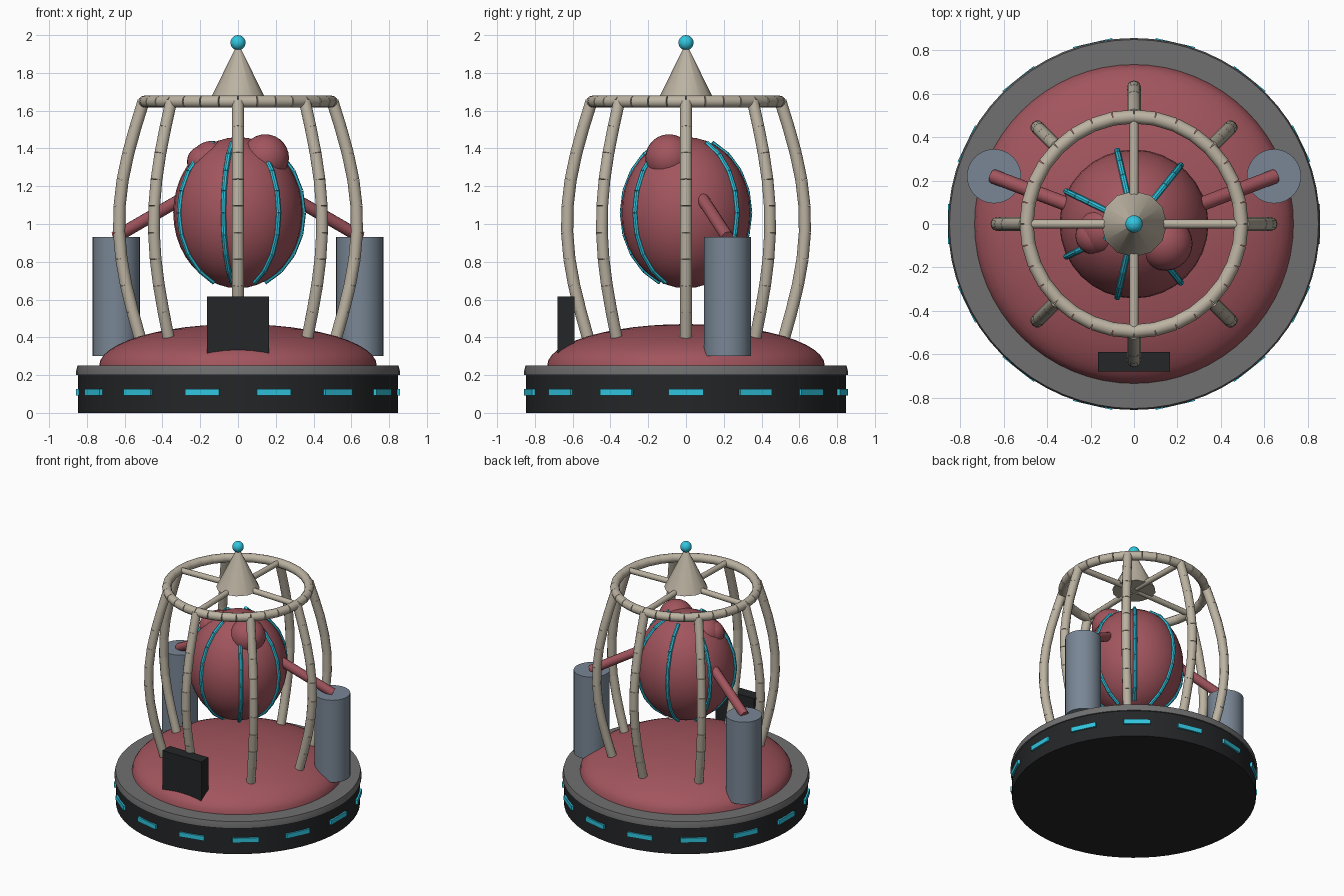
import bpy, bmesh
from math import sin, cos, pi, radians, tau
from mathutils import Vector, Matrix

if "Cube" in bpy.data.objects:
    bpy.data.objects.remove(bpy.data.objects["Cube"])


def material(name, rgb):
    m = bpy.data.materials.new(name)
    m.diffuse_color = (*rgb, 1)
    m.use_nodes = True
    m.node_tree.nodes["Principled BSDF"].inputs["Base Color"].default_value = m.diffuse_color
    return m


FLESH = material("flesh_red", (0.36, 0.09, 0.11))
BONE = material("bone", (0.50, 0.45, 0.36))
GLOW = material("cyan_glow", (0.03, 0.56, 0.74))
STEEL = material("blue_steel", (0.19, 0.24, 0.30))
DARK = material("dark_metal", (0.018, 0.019, 0.021))
RIM = material("rim_grey", (0.16, 0.16, 0.16))


def finish(name, bm, mat, angle=35):
    bmesh.ops.recalc_face_normals(bm, faces=bm.faces[:])
    me = bpy.data.meshes.new(name)
    bm.to_mesh(me)
    bm.free()
    me.materials.append(mat)
    ob = bpy.data.objects.new(name, me)
    bpy.context.collection.objects.link(ob)
    bpy.ops.object.select_all(action='DESELECT')
    ob.select_set(True)
    bpy.context.view_layer.objects.active = ob
    bpy.ops.object.shade_smooth_by_angle(angle=radians(angle))
    return ob


def add_rod(bm, p, q, r, sides=12, r2=None):
    p, q = Vector(p), Vector(q)
    d = q - p
    m = Matrix.Translation((p + q) / 2) @ d.to_track_quat('Z', 'Y').to_matrix().to_4x4()
    bmesh.ops.create_cone(bm, cap_ends=True, segments=sides, radius1=r,
                          radius2=r if r2 is None else r2, depth=d.length, matrix=m)


def rods(name, paths, r, mat, sides=12):
    """Straight rod segments chained along each path."""
    bm = bmesh.new()
    for path in paths:
        for p, q in zip(path, path[1:]):
            add_rod(bm, p, q, r, sides)
    return finish(name, bm, mat)


def ball(name, loc, size, mat, u=32, v=20):
    bm = bmesh.new()
    m = Matrix.Translation(loc) @ Matrix.Diagonal((*size, 1))
    bmesh.ops.create_uvsphere(bm, u_segments=u, v_segments=v, radius=1, matrix=m)
    return finish(name, bm, mat, 60)


def lathe(name, profile, mat, steps=64):
    bm = bmesh.new()
    vs = [bm.verts.new((r, 0, z)) for r, z in profile]
    es = [bm.edges.new(e) for e in zip(vs, vs[1:])]
    bmesh.ops.spin(bm, geom=vs + es, axis=(0, 0, 1), cent=(0, 0, 0),
                   angle=tau, steps=steps)
    bmesh.ops.remove_doubles(bm, verts=bm.verts[:], dist=1e-5)
    return finish(name, bm, mat)


def polar(r, a, z):
    return (r * cos(a), r * sin(a), z)


# Base drum, rim and fleshy dome
lathe("base_drum", [(0, 0), (0.847, 0), (0.847, 0.21), (0, 0.21)], DARK)
lathe("base_rim", [(0, 0.2), (0.857, 0.2), (0.857, 0.222), (0.85, 0.25), (0, 0.25)], RIM)
lathe("dome", [(0.735 * cos(i * pi / 24), 0.25 + 0.22 * sin(i * pi / 24))
               for i in range(12)] + [(0, 0.47)], FLESH)

# Ring of lights round the drum
bm = bmesh.new()
for i in range(14):
    m = (Matrix.Rotation(i * tau / 14, 4, 'Z') @ Matrix.Translation((0.845, 0, 0.11))
         @ Matrix.Diagonal((0.025, 0.185, 0.035, 1)))
    bmesh.ops.create_cube(bm, size=1, matrix=m)
finish("base_lights", bm, GLOW)

# Front control panel
bm = bmesh.new()
bmesh.ops.create_cube(bm, size=1, matrix=Matrix.Translation((0, -0.635, 0.4575))
                      @ Matrix.Diagonal((0.33, 0.09, 0.315, 1)))
finish("front_panel", bm, DARK)

# Side canisters and the arms joining them to the core
for side, s in (("left", -1), ("right", 1)):
    rods(side + "_canister", [[(s * 0.645, 0.22, 0.30), (s * 0.645, 0.22, 0.93)]],
         0.125, STEEL, 32)
    rods(side + "_arm", [[(s * 0.65, 0.22, 0.93), (s * 0.2, 0.05, 1.19)]], 0.033, FLESH)

# Core with lobes and glowing veins
ball("core", (0, 0, 1.06), (0.343, 0.343, 0.40), FLESH)
for name, loc, r in (("right_lobe", (0.145, -0.09, 1.35), 0.125),
                     ("left_lobe", (-0.14, -0.03, 1.325), 0.115),
                     ("left_outer_lobe", (-0.185, -0.055, 1.33), 0.085)):
    ball(name, loc, (r, r, r), FLESH, 24, 14)

veins = []
for i in range(7):
    path = []
    for j in range(9):
        t = radians(24 + 132 * j / 8)
        path.append(polar(0.346 * sin(t), i * tau / 7, 1.06 + 0.403 * cos(t)))
    veins.append(path)
rods("core_veins", veins, 0.014, GLOW, 8)

# Cage of bowed ribs, top ring and spokes
ribs = [[polar(0.52 - 0.02 * j / 9 + 0.12 * sin(pi * j / 9), i * tau / 8, 0.40 + 1.25 * j / 9)
         for j in range(10)] for i in range(8)]
rods("cage_ribs", ribs, 0.032, BONE)
rods("cage_ring", [[polar(0.495, i * tau / 32, 1.648) for i in range(33)]], 0.032, BONE)
rods("cage_spokes", [[polar(0.495, i * pi / 2, 1.65), polar(0.03, i * pi / 2, 1.66)]
                     for i in range(4)], 0.021, BONE)

# Spire and beacon
bm = bmesh.new()
add_rod(bm, (0, 0, 1.65), (0, 0, 1.95), 0.152, 12, 0.005)
finish("spire", bm, BONE)
ball("beacon", (0, 0, 1.96), (0.04, 0.04, 0.04), GLOW, 20, 12)
